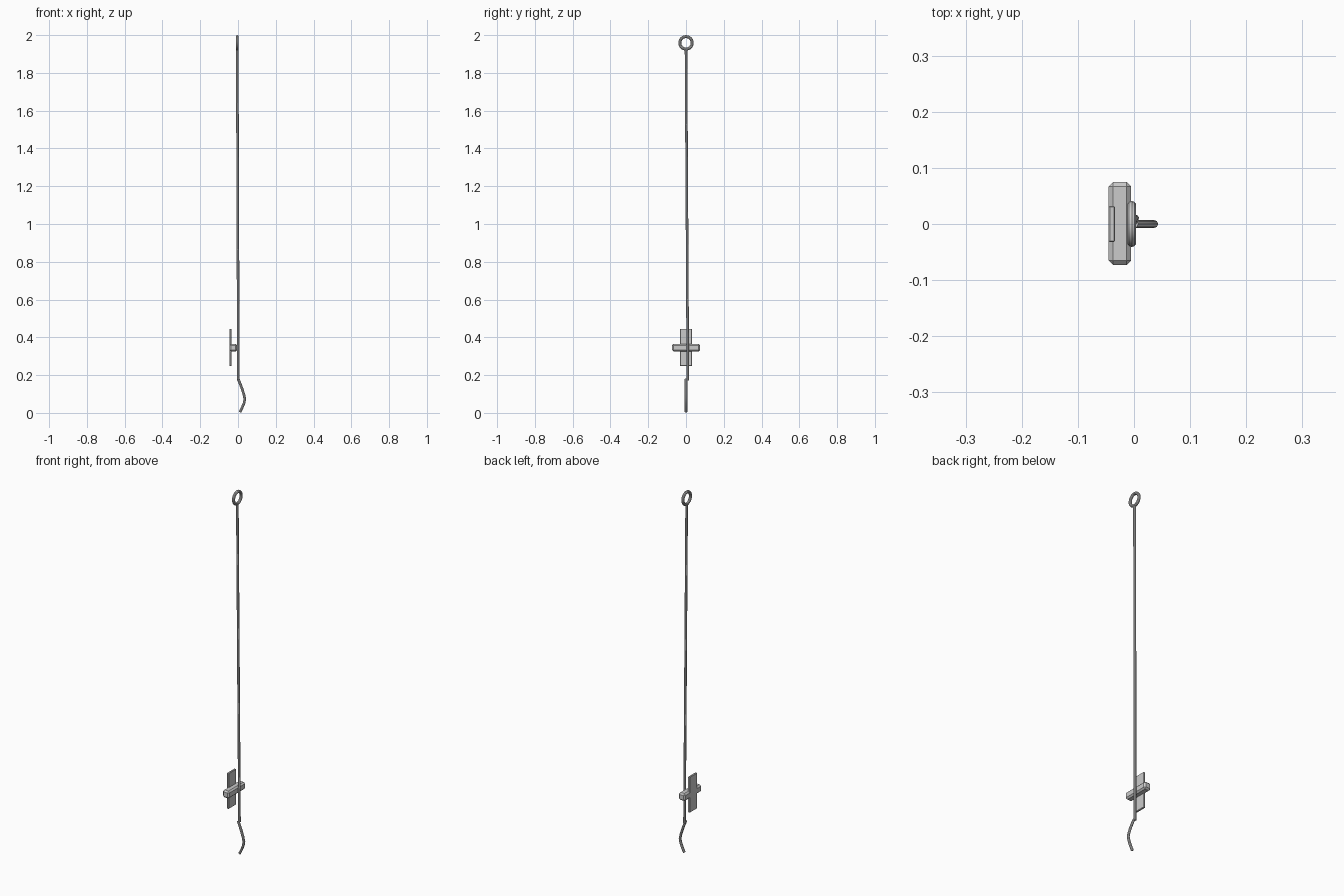
import bpy
from mathutils import Vector

if "Cube" in bpy.data.objects:
    bpy.data.objects.remove(bpy.data.objects["Cube"])


def smooth(obj):
    bpy.ops.object.select_all(action='DESELECT')
    obj.select_set(True)
    bpy.context.view_layer.objects.active = obj
    bpy.ops.object.shade_smooth_by_angle()


def tube(name, points, radius):
    """Eight-sided capped tube along a poly path."""
    curve = bpy.data.curves.new(name, 'CURVE')
    curve.dimensions = '3D'
    curve.bevel_depth = radius
    curve.bevel_resolution = 2
    curve.use_fill_caps = True
    spline = curve.splines.new('POLY')
    spline.points.add(len(points) - 1)
    for p, co in zip(spline.points, points):
        p.co = (*co, 1)
    obj = bpy.data.objects.new(name, curve)
    bpy.context.collection.objects.link(obj)
    bpy.ops.object.select_all(action='DESELECT')
    obj.select_set(True)
    bpy.context.view_layer.objects.active = obj
    bpy.ops.object.convert(target='MESH')
    smooth(bpy.context.object)


def chamfered_box(name, low, high, width):
    low, high = Vector(low), Vector(high)
    bpy.ops.mesh.primitive_cube_add(size=1, location=(low + high) / 2)
    obj = bpy.context.object
    obj.name = name
    obj.scale = high - low
    bpy.ops.object.transform_apply(location=False, rotation=False, scale=True)
    bevel = obj.modifiers.new("chamfer", 'BEVEL')
    bevel.width = width
    bevel.segments = 1


# Long slightly leaning rod
tube("long_rod", [(-0.004, 0.0, 1.928), (0.002, 0.01, 0.172)], 0.007)

# Bent handle at the lower end
tube("bent_handle", [(0.001, 0.0, 0.18), (0.012, 0.0, 0.153), (0.021, 0.0, 0.129),
                     (0.031, 0.0, 0.098), (0.036, 0.0, 0.073), (0.032, 0.0, 0.052),
                     (0.022, 0.0, 0.028), (0.010, 0.0, 0.004)], 0.007)

# Ring at the top, facing sideways
bpy.ops.mesh.primitive_torus_add(major_radius=0.033, minor_radius=0.008,
                                 major_segments=24, minor_segments=10,
                                 location=(-0.004, 0, 1.959), rotation=(0, 1.570796, 0))
bpy.context.object.name = "top_ring"
smooth(bpy.context.object)

# Latch: upright plate and chamfered crossbar
chamfered_box("latch_plate", (-0.045, -0.032, 0.248), (-0.034, 0.032, 0.445), 0.002)
chamfered_box("latch_crossbar", (-0.045, -0.073, 0.325), (-0.005, 0.075, 0.366), 0.008)
